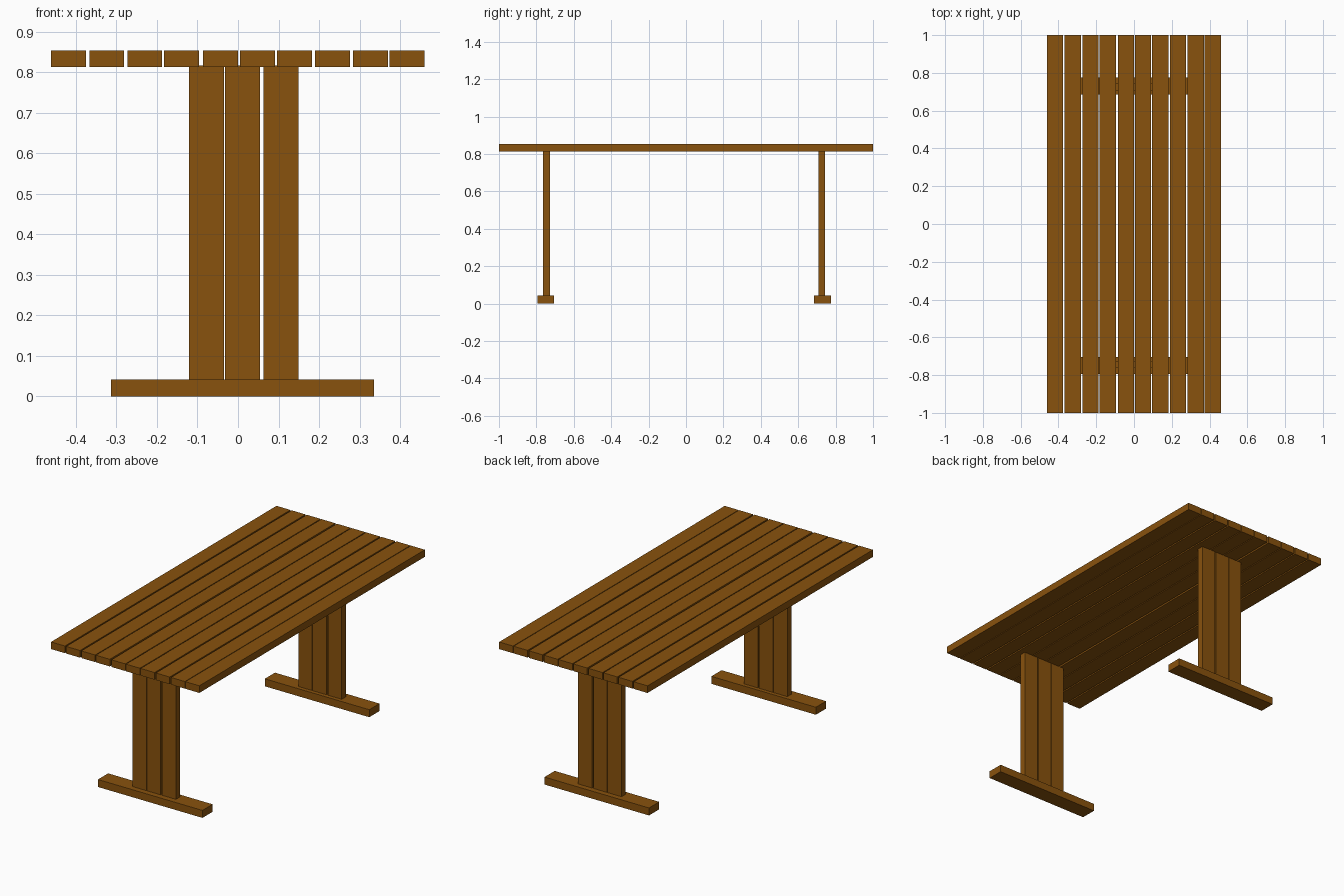
import bpy

if "Cube" in bpy.data.objects:
    bpy.data.objects.remove(bpy.data.objects["Cube"])

wood = bpy.data.materials.new("wood")
wood.diffuse_color = (0.25, 0.085, 0.004, 1)
wood.use_nodes = True
wood.node_tree.nodes["Principled BSDF"].inputs["Base Color"].default_value = wood.diffuse_color


def board(name, x, y, z):
    """Box spanning the (min, max) ranges x, y, z."""
    bpy.ops.mesh.primitive_cube_add(size=1, location=[sum(r) / 2 for r in (x, y, z)])
    ob = bpy.context.object
    ob.name = name
    ob.scale = [r[1] - r[0] for r in (x, y, z)]
    bpy.ops.object.transform_apply(location=False, rotation=False, scale=True)
    ob.data.materials.append(wood)
    return ob


W = 0.086  # plank width

# Table top: ten planks with slightly uneven gaps
for i, x in enumerate((-0.461, -0.367, -0.273, -0.182, -0.086,
                       0.005, 0.096, 0.190, 0.284, 0.374)):
    board(f"top_plank_{i + 1}", (x, x + W), (-1, 1), (0.813, 0.853))

# Two trestles: three upright planks standing on a wide foot
for side, y in (("front", -0.745), ("back", 0.726)):
    for i, x in enumerate((-0.121, -0.032, 0.063)):
        board(f"{side}_leg_plank_{i + 1}", (x, x + W),
              (y - 0.0185, y + 0.0185), (0.042, 0.816))
    fy = y - 0.005 if side == "front" else y + 0.004
    board(f"{side}_foot", (-0.313, 0.336), (fy - 0.045, fy + 0.045), (0, 0.042))
